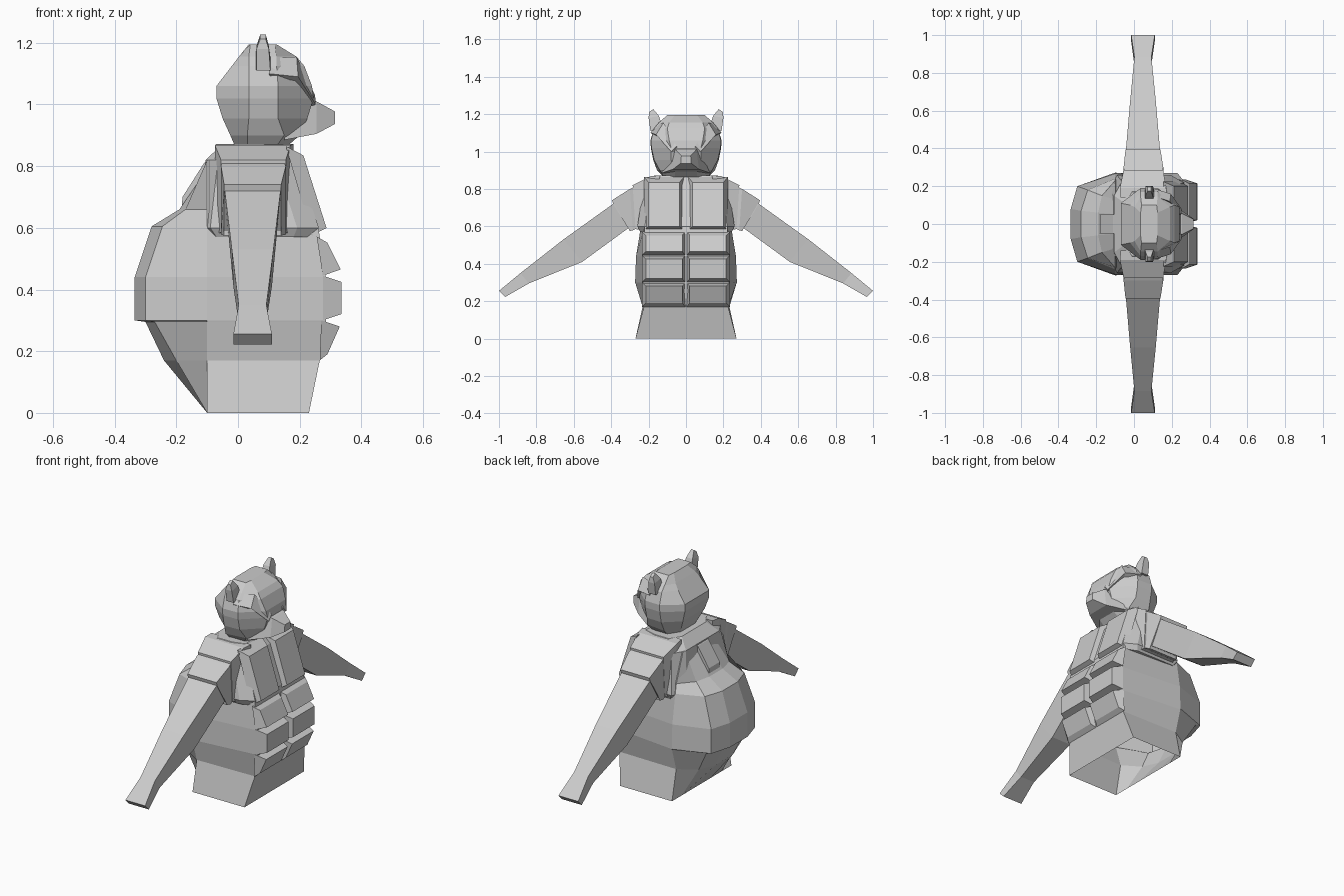
import bpy, bmesh

mat = bpy.data.materials.new("plain_grey")
mat.diffuse_color = (0.6, 0.6, 0.6, 1)


def finish(name, bm):
    bmesh.ops.recalc_face_normals(bm, faces=bm.faces)
    me = bpy.data.meshes.new(name)
    bm.to_mesh(me)
    bm.free()
    me.materials.append(mat)
    ob = bpy.data.objects.new(name, me)
    bpy.context.collection.objects.link(ob)
    return ob


def loft(name, rings, start=True, end=True):
    """Skin a list of equal-length closed rings, with optional caps."""
    bm = bmesh.new()
    vs = [[bm.verts.new(p) for p in r] for r in rings]
    n = len(vs[0])
    for a, b in zip(vs, vs[1:]):
        for i in range(n):
            j = (i + 1) % n
            bm.faces.new((a[i], a[j], b[j], b[i]))
    if start:
        bm.faces.new(vs[0])
    if end:
        bm.faces.new(vs[-1])
    return finish(name, bm)


def ring(z, half):
    """Ring symmetric in y, from (x, y) points with y > 0."""
    return [(x, y, z) for x, y in half] + [(x, -y, z) for x, y in reversed(half)]


def mirrored(name, rings):
    for side, s in (("left", 1), ("right", -1)):
        loft(side + "_" + name, [[(x, y * s, z) for x, y, z in r] for r in rings])


# Body: open at the bottom; front, flank, rear flank, rear
body = []
for z, xf, yf, ys, xr, yr, xb, yb in (
        (0.0, .23, .27, .27, -.10, .18, -.10, .08),
        (.17, .265, .225, .232, -.20, .17, -.24, .08),
        (.295, .285, .23, .27, -.27, .20, -.30, .08),
        (.30, .285, .23, .272, -.30, .20, -.335, .08),
        (.44, .285, .23, .267, -.30, .20, -.335, .08),
        (.605, .26, .22, .24, -.245, .18, -.28, .07),
        (.66, .23, .21, .23, -.17, .15, -.19, .06),
        (.82, .16, .15, .17, -.07, .12, -.08, .05)):
    body.append(ring(z, [(xf, yf), (-.10, ys), (xr, yr), (xb, yb)]))
loft("body", body, start=False)

# Vest shell over the chest
vest = []
for z, xf, xb, yf, ym in ((.57, .25, -.11, .215, .245), (.60, .262, -.13, .22, .26),
                          (.82, .19, -.105, .19, .225), (.872, .15, -.05, .15, .17)):
    vest.append(ring(z, [(xf, yf), (xf - .07, ym), (xb + .04, ym), (xb, yf - .04)]))
loft("vest", vest)

# Rear strap
loft("rear_strap", [ring(z, [(x, y), (-.05, y)])
                    for z, x, y in ((.63, -.185, .05), (.70, -.18, .05),
                                    (.81, -.11, .05), (.86, -.05, .05))])


# Raised chest and belly plates
def plate(name, base, top):
    """base, top: (y0, y1, z0, z1, x at z0, x at z1)"""
    def quad(q):
        y0, y1, z0, z1, xa, xb = q
        return [(xa, y0, z0), (xa, y1, z0), (xb, y1, z1), (xb, y0, z1)]
    mirrored(name, [quad(base), quad(top)])


plate("chest_plate", (.01, .225, .575, .865, .24, .155), (.035, .20, .60, .835, .287, .212))
rows = ((.17, .30, .265, .27, .29, .33),
        (.30, .445, .275, .275, .335, .335),
        (.445, .572, .275, .255, .333, .29))
for i, (z0, z1, ba, bb, ta, tb) in enumerate(rows):
    plate("belly_plate_%d" % (i + 1), (.003, .235, z0, z1, ba, bb),
          (.02, .215, z0 + .02, z1 - .02, ta, tb))


# Sleeves, cuffs and arms: sections given by upper and lower edges
def section(ty, tz, by, bz, x0, x1, inset=0):
    return [(x0, ty, tz), (x1, ty, tz), (x1 - inset, by, bz), (x0 + inset, by, bz)]


mirrored("sleeve", [section(.14, .872, .15, .58, -.07, .18),
                    section(.19, .868, .22, .58, -.075, .17),
                    section(.285, .82, .27, .585, -.055, .155)])
mirrored("cuff", [section(.25, .825, .24, .60, -.05, .145),
                  section(.30, .80, .285, .578, -.055, .155),
                  section(.395, .74, .30, .575, -.045, .14),
                  section(.39, .72, .30, .59, -.045, .14)])
mirrored("arm", [section(.36, .74, .28, .61, -.043, .14),
                 section(.39, .72, .295, .60, -.043, .138, .01),
                 section(.655, .53, .555, .41, -.02, .115, .005),
                 section(.885, .35, .84, .295, .002, .092),
                 section(1.0, .255, .967, .222, -.015, .11)])

# Head: faceted rings
head = []
for z, xb, yb, xs, ym, x2, y2, xf, yf in (
        (.865, -.01, .06, .03, .12, .125, .12, .16, .06),
        (.90, -.025, .08, .03, .155, .15, .14, .20, .06),
        (.955, -.05, .10, .035, .175, .13, .17, .225, .08),
        (1.02, -.07, .11, .035, .188, .13, .185, .245, .08),
        (1.06, -.07, .11, .035, .19, .13, .187, .24, .09),
        (1.125, -.02, .10, .035, .17, .125, .17, .215, .10),
        (1.155, .003, .09, .035, .145, .125, .145, .19, .09),
        (1.195, .035, .06, .04, .10, .12, .10, .125, .06)):
    head.append(ring(z, [(xf, yf), (x2, y2), (xs, ym), (xb, yb)]))
loft("head", head)


# Snout
def yz(x, y, z0, z1, ytop):
    return [(x, -y, z0), (x, y, z0), (x, ytop, z1), (x, -ytop, z1)]


loft("snout", [yz(.15, .13, .885, 1.04, .08), yz(.255, .07, .905, 1.01, .055),
               yz(.315, .028, .937, .977, .025)])

# Brow ridges running from the temples to the snout
mirrored("brow", [[(.10, .19, 1.10), (.10, .15, 1.15), (.12, .13, 1.06)],
                  [(.195, .16, 1.09), (.19, .12, 1.155), (.17, .10, 1.06)],
                  [(.252, .08, 1.0), (.25, .05, 1.03), (.22, .04, .99)]])

# Ears
mirrored("ear", [[(.055, .12, 1.12), (.11, .12, 1.12), (.105, .19, 1.11), (.06, .19, 1.11)],
                 [(.06, .145, 1.19), (.10, .145, 1.19), (.10, .20, 1.18), (.06, .20, 1.18)],
                 [(.072, .175, 1.227), (.09, .175, 1.227), (.09, .197, 1.212), (.072, .197, 1.212)]])
